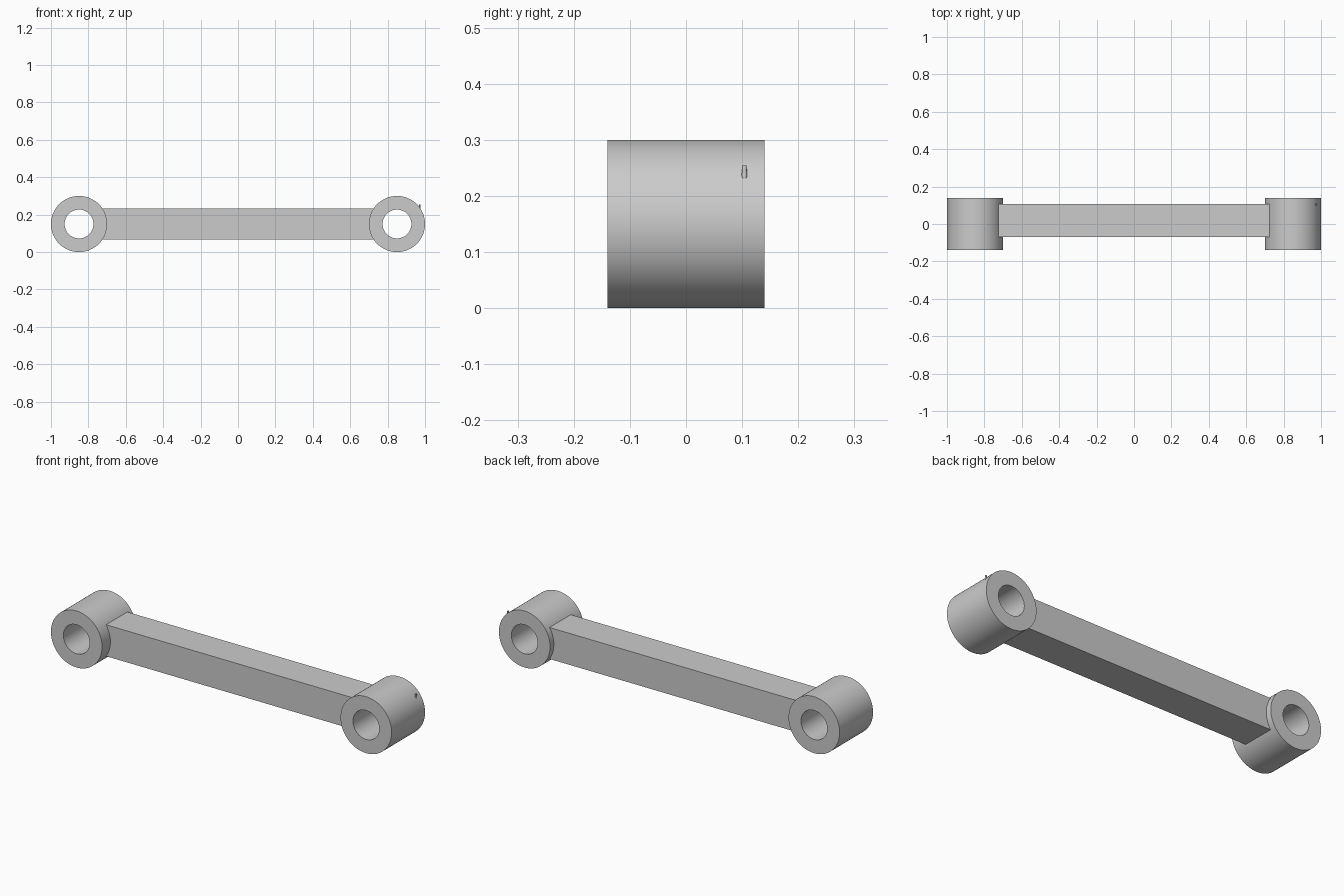
import bpy
import bmesh
from math import cos, sin, pi, radians

cube = bpy.data.objects.get("Cube")
if cube:
    bpy.data.objects.remove(cube, do_unlink=True)

# One plain grey for the whole casting
GREY = (0.6, 0.6, 0.6, 1.0)
grey = bpy.data.materials.new("light_grey")
grey.diffuse_color = GREY
grey.use_nodes = True
grey.node_tree.nodes["Principled BSDF"].inputs["Base Color"].default_value = GREY

SEGMENTS = 96
EYE_X, EYE_Z = 0.85, 0.15
OUTER, BORE, HALF_DEPTH = 0.15, 0.077, 0.14


def add_object(name, bm, smooth=False):
    bmesh.ops.recalc_face_normals(bm, faces=bm.faces)
    mesh = bpy.data.meshes.new(name)
    bm.to_mesh(mesh)
    bm.free()
    mesh.materials.append(grey)
    obj = bpy.data.objects.new(name, mesh)
    bpy.context.collection.objects.link(obj)
    if smooth:
        bpy.ops.object.select_all(action='DESELECT')
        obj.select_set(True)
        bpy.context.view_layer.objects.active = obj
        bpy.ops.object.shade_smooth_by_angle(angle=radians(30))
    return obj


# Bored cylindrical eye at an end of the link: a rectangular section swept round
def add_eye(name, x):
    bm = bmesh.new()
    section = [(OUTER, -HALF_DEPTH), (OUTER, HALF_DEPTH),
               (BORE, HALF_DEPTH), (BORE, -HALF_DEPTH)]
    rings = []
    for i in range(SEGMENTS):
        a = 2 * pi * i / SEGMENTS
        rings.append([bm.verts.new((x + r * cos(a), y, EYE_Z + r * sin(a)))
                      for r, y in section])
    for i, ring in enumerate(rings):
        following = rings[(i + 1) % SEGMENTS]
        for j in range(4):
            k = (j + 1) % 4
            bm.faces.new((ring[j], ring[k], following[k], following[j]))
    return add_object(name, bm, smooth=True)


add_eye("left_eye", EYE_X)
add_eye("right_eye", -EYE_X)

# Square bar joining the eyes, set slightly towards the back, ends in the walls
bm = bmesh.new()
bmesh.ops.create_cube(bm, size=1)
for v in bm.verts:
    v.co = (v.co.x * 1.49, v.co.y * 0.178 + 0.019, v.co.z * 0.167 + EYE_Z)
add_object("connecting_bar", bm)

# Tiny locating pin on top of the left eye
bm = bmesh.new()
bmesh.ops.create_cone(bm, cap_ends=True, segments=12, radius1=0.005,
                      radius2=0.004, depth=0.022)
bmesh.ops.translate(bm, verts=bm.verts, vec=(0.972, 0.104, 0.243))
add_object("locating_pin", bm, smooth=True)
